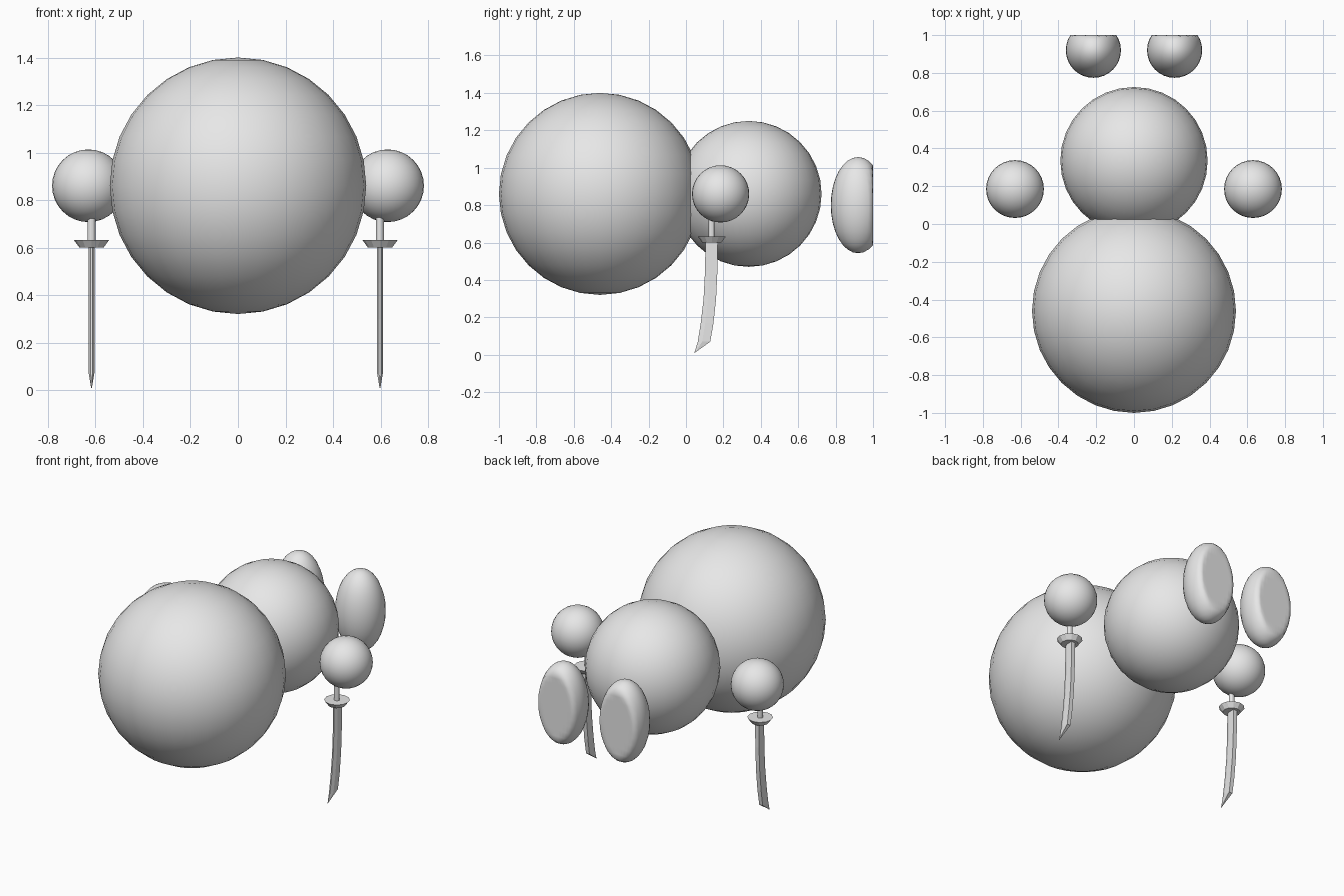
import bpy, bmesh, math
from mathutils import Vector

if "Cube" in bpy.data.objects:
    bpy.data.objects.remove(bpy.data.objects["Cube"])

grey = bpy.data.materials.new("light grey")
grey.diffuse_color = (0.8, 0.8, 0.8, 1)
grey.use_nodes = True
grey.node_tree.nodes["Principled BSDF"].inputs["Base Color"].default_value = grey.diffuse_color


def finish(name, bm, smooth=False):
    bmesh.ops.recalc_face_normals(bm, faces=bm.faces)
    for f in bm.faces:
        f.smooth = smooth
    me = bpy.data.meshes.new(name)
    bm.to_mesh(me)
    bm.free()
    me.materials.append(grey)
    ob = bpy.data.objects.new(name, me)
    bpy.context.collection.objects.link(ob)
    return ob


def ball(name, centre, radii, y_limit=None):
    """Smooth ellipsoid, optionally pressed flat against a plane at y_limit."""
    bm = bmesh.new()
    bmesh.ops.create_uvsphere(bm, u_segments=32, v_segments=16, radius=1)
    for v in bm.verts:
        v.co = Vector(c + r * p for c, r, p in zip(centre, radii, v.co))
        if y_limit is not None:
            v.co.y = min(v.co.y, y_limit)
    return finish(name, bm, True)


def cone(name, centre, r_bottom, r_top, z0, z1, sides):
    bm = bmesh.new()
    bmesh.ops.create_cone(bm, cap_ends=True, segments=sides, radius1=r_bottom,
                          radius2=r_top, depth=z1 - z0)
    bmesh.ops.translate(bm, verts=bm.verts,
                        vec=(centre[0], centre[1], (z0 + z1) / 2))
    return finish(name, bm)


def blade(name, x):
    """Curved blade lofted through sections with a flat spine and a thin edge."""
    # each station: edge y, edge z, spine y, spine z, half thickness
    stations = [(0.104, 0.61, 0.170, 0.61, 0.013),
                (0.102, 0.45, 0.168, 0.45, 0.013),
                (0.094, 0.30, 0.161, 0.30, 0.013),
                (0.079, 0.17, 0.147, 0.17, 0.013),
                (0.063, 0.07, 0.130, 0.07, 0.012),
                (0.044, 0.008, 0.052, 0.014, 0.002)]
    bm = bmesh.new()
    rings = []
    for ey, ez, sy, sz, t in stations:
        ring = []
        for f, w in ((0, -0.3), (0.35, -1), (1, -1), (1, 1), (0.35, 1), (0, 0.3)):
            ring.append(bm.verts.new((x + w * t, ey + (sy - ey) * f,
                                      ez + (sz - ez) * f)))
        rings.append(ring)
    for a, b in zip(rings, rings[1:]):
        for i in range(6):
            j = (i + 1) % 6
            bm.faces.new((a[i], a[j], b[j], b[i]))
    bm.faces.new(rings[0])
    bm.faces.new(rings[-1])
    return finish(name, bm)


# head and body
ball("head", (0, -0.46, 0.86), (0.54, 0.54, 0.54))
ball("body", (0, 0.335, 0.86), (0.39, 0.39, 0.39))

# hands, feet with flat soles, and swords
for side, s, sword_x in (("left", -1, -0.617), ("right", 1, 0.598)):
    ball(side + "_hand", (s * 0.63, 0.185, 0.86), (0.153, 0.153, 0.153))
    ball(side + "_foot", (s * 0.215, 0.92, 0.80), (0.146, 0.146, 0.257), 1.0)
    cone(side + "_sword_grip", (sword_x, 0.137), 0.016, 0.016, 0.61, 0.80, 12)
    cone(side + "_sword_guard", (sword_x, 0.138), 0.051, 0.074, 0.60, 0.631, 12)
    blade(side + "_sword_blade", sword_x)
